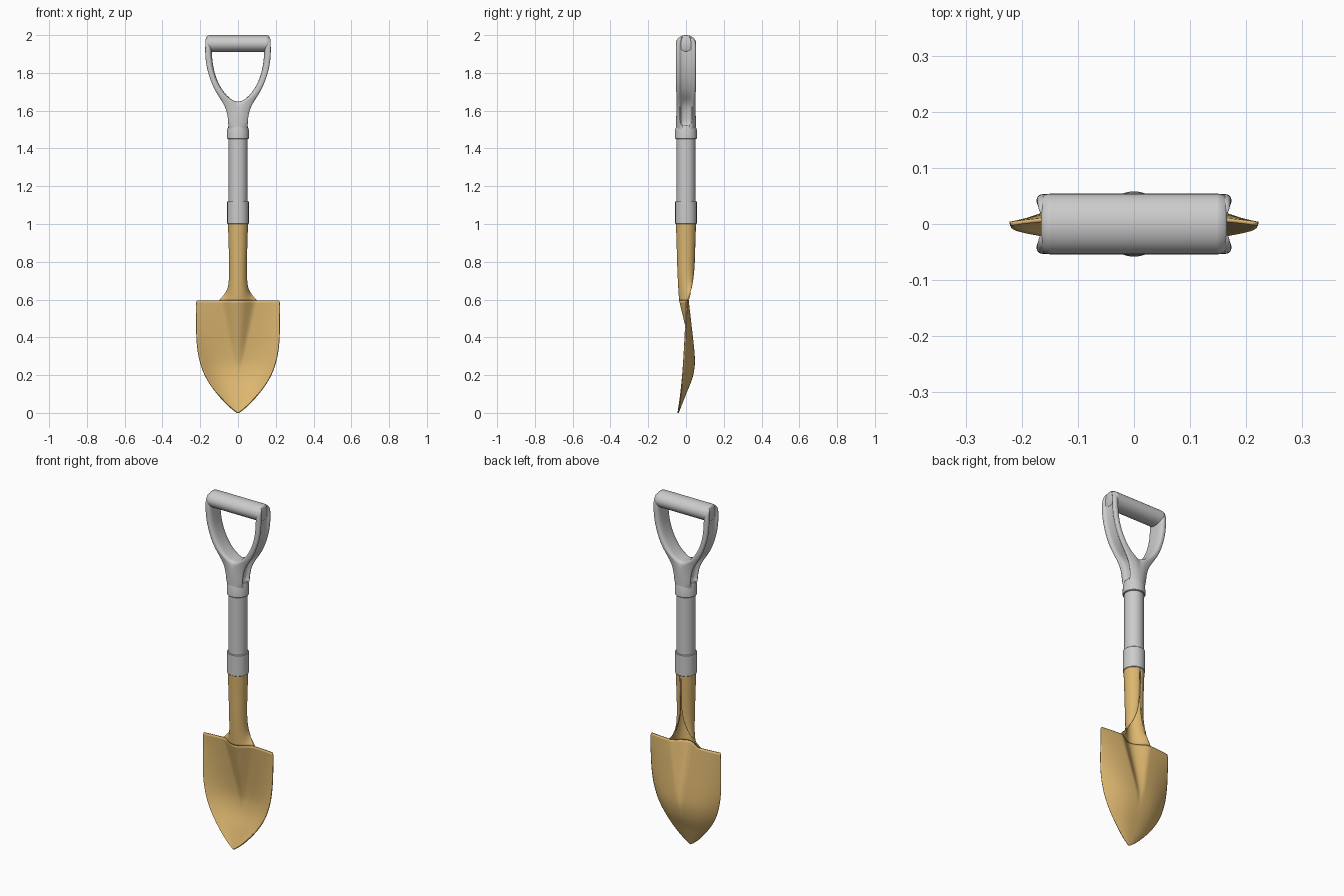
import bpy, bmesh, math

if "Cube" in bpy.data.objects:
    bpy.data.objects.remove(bpy.data.objects["Cube"])


def curve(pts, t):
    """Smooth interpolation through (t, value) points."""
    t = min(max(t, pts[0][0]), pts[-1][0])
    i = next(k for k in range(len(pts) - 1) if t <= pts[k + 1][0])

    def slope(k):
        a, b = pts[max(k - 1, 0)], pts[min(k + 1, len(pts) - 1)]
        return (b[1] - a[1]) / (b[0] - a[0])
    (t0, v0), (t1, v1) = pts[i], pts[i + 1]
    d = t1 - t0
    s = (t - t0) / d
    return ((2*s**3 - 3*s*s + 1) * v0 + (s**3 - 2*s*s + s) * d * slope(i)
            + (3*s*s - 2*s**3) * v1 + (s**3 - s*s) * d * slope(i + 1))


def add_grid(bm, rows, closed=False):
    vs = [[bm.verts.new(p) for p in r] for r in rows]
    n = len(rows[0])
    for a, b in zip(vs, vs[1:]):
        for j in range(n if closed else n - 1):
            k = (j + 1) % n
            bm.faces.new((a[j], a[k], b[k], b[j]))
    return vs


def finish(bm, name, color=None, angle=35):
    bmesh.ops.recalc_face_normals(bm, faces=bm.faces)
    me = bpy.data.meshes.new(name)
    bm.to_mesh(me)
    bm.free()
    ob = bpy.data.objects.new(name, me)
    bpy.context.collection.objects.link(ob)
    if color:
        mat = bpy.data.materials.new(name + "_metal")
        mat.diffuse_color = color
        mat.use_nodes = True
        mat.node_tree.nodes["Principled BSDF"].inputs["Base Color"].default_value = mat.diffuse_color
        me.materials.append(mat)
    bpy.ops.object.select_all(action='DESELECT')
    bpy.context.view_layer.objects.active = ob
    ob.select_set(True)
    bpy.ops.object.shade_smooth_by_angle(angle=math.radians(angle))
    return ob


def lathe(name, profile, seg=48):
    bm = bmesh.new()
    rows = [[(r * math.cos(2*math.pi*j/seg), r * math.sin(2*math.pi*j/seg), z)
             for j in range(seg)] for r, z in profile]
    vs = add_grid(bm, rows, True)
    bm.faces.new(vs[0])
    bm.faces.new(vs[-1])
    return finish(bm, name)


# Blade: dished sheet with a central ridge running into the rolled socket
WIDTH = [(0, .003), (.02, .03), (.05, .063), (.1, .108), (.15, .145), (.2, .174),
         (.25, .194), (.32, .211), (.4, .219), (.5, .221), (.58, .221), (.595, .217)]
EDGE = [(0, -.042), (.1, -.028), (.25, -.014), (.48, -.001), (.6, .001)]
BACK = [(0, -.042), (.1, -.003), (.18, .029), (.25, .043), (.32, .042), (.45, .029), (.6, .012)]
RIDGE = [(.2, 0), (.27, .004), (.48, .031), (.6, .046)]
TOP = .595


def blade_y(x, z):
    w, e = curve(WIDTH, z), curve(EDGE, z)
    u = min(abs(x) / w, 1)
    y = e + (curve(BACK, z) - e) * (1 - u ** 2.6)
    t = min(abs(x) / (.02 + max(z - .25, 0) * .23), 1)
    return y - curve(RIDGE, z) * (1 - t * t) ** 2


bm = bmesh.new()
rows = []
for i in range(61):
    z = TOP * (i / 60) ** 1.3
    w = curve(WIDTH, z)
    rows.append([(w * j / 32, blade_y(w * j / 32, z), z) for j in range(-32, 33)])
add_grid(bm, rows)

# Socket: the sheet rolls up into a tube with its seam at the back
rows = []
for i in range(41):
    t = i / 40
    z = TOP + (1.01 - TOP) * t
    k = 1 - max(0, 1 - (z - TOP) / .25) ** 2.5
    r = curve([(.59, .041), (.7, .042), (.85, .045), (1.01, .05)], z)
    row = []
    for j in range(-24, 25):
        s = j / 24
        fx, a = .1 * s, math.pi * .97 * s
        row.append((fx + (r * math.sin(a) - fx) * k,
                    blade_y(fx, TOP) * (1 - k) - r * math.cos(a) * k, z))
    rows.append(row)
add_grid(bm, rows)
blade = finish(bm, "blade_and_socket", (.72, .47, .16, 1), 50)
sol = blade.modifiers.new("thickness", 'SOLIDIFY')
sol.thickness, sol.offset = .007, 0

# Shaft with lower collar and upper ferrule
lathe("shaft", [(.05, .98), (.05, 1.5)])
lathe("lower_collar", [(.055, 1.0), (.057, 1.002), (.057, 1.118), (.055, 1.12)])
lathe("upper_ferrule", [(.055, 1.45), (.058, 1.453), (.057, 1.5), (.049, 1.525)])

# Handle yoke: grooved arm sections as (inner to outer, depth), blended along the arm
ROUND = [(0, 0), (0, 1), (.35, .94), (.6, .8), (.8, .6), (.9, .44), (.96, .28), (.99, .14), (1, 0)]
NECK = [(0, 0), (0, 1), (.35, .97), (.65, .86), (.9, .74), (1, .62), (.95, .53), (.62, .47), (.58, 0)]
ARM = [(0, 0), (0, .6), (.2, .94), (.5, 1), (.9, .97), (1, .8), (.96, .6), (.7, .52), (.68, 0)]
KINDS = [ROUND, NECK, ARM]
# outer x, outer z, inner x, inner z, half depth, section blend
STATIONS = [(.056, 1.47, 0, 1.47, .055, 0), (.055, 1.505, 0, 1.5, .054, 0),
            (.053, 1.53, 0, 1.525, .053, 1), (.054, 1.56, 0, 1.56, .053, 1),
            (.064, 1.61, 0, 1.61, .053, 1.2), (.088, 1.652, 0, 1.642, .053, 1.5),
            (.112, 1.688, .04, 1.66, .053, 1.8), (.133, 1.728, .078, 1.70, .053, 2),
            (.153, 1.78, .11, 1.755, .053, 2), (.169, 1.84, .13, 1.82, .053, 2),
            (.175, 1.90, .138, 1.885, .054, 2), (.174, 1.95, .14, 1.95, .055, 2),
            (.172, 1.978, .14, 1.978, .046, 2), (.169, 1.992, .14, 1.992, .028, 2)]
bm = bmesh.new()
rows = []
for ox, oz, ix, iz, h, m in STATIONS:
    k = min(int(m), 1)
    half = [(a[0] + (b[0] - a[0]) * (m - k), a[1] + (b[1] - a[1]) * (m - k))
            for a, b in zip(KINDS[k], KINDS[k + 1])]
    loop = half + [(a, -b) for a, b in half[-2:0:-1]]
    rows.append([(ix + (ox - ix) * a, h * b, iz + (oz - iz) * a) for a, b in loop])
vs = add_grid(bm, rows, True)
bm.faces.new(vs[-1])
bmesh.ops.recalc_face_normals(bm, faces=bm.faces)
# open the middle so both halves weld into one neck
bmesh.ops.delete(bm, geom=[f for f in bm.faces if all(v.co.x < 1e-4 for v in f.verts)],
                 context='FACES')
yoke = finish(bm, "handle_yoke", angle=60)
mir = yoke.modifiers.new("mirror", 'MIRROR')
mir.use_clip = True
sub = yoke.modifiers.new("smooth", 'SUBSURF')
sub.levels = sub.render_levels = 2
yoke.modifiers.move(yoke.modifiers.find("mirror"), 0)
yoke.modifiers.move(yoke.modifiers.find("smooth"), 1)

# Grip: oval bar across the top
grip = lathe("grip", [(.8, -.166), (.95, -.162), (1, -.15), (1, .15), (.95, .162), (.8, .166)])
for v in grip.data.vertices:
    x, y, z = v.co
    v.co = (z, y * .054, 1.955 - x * .045)
